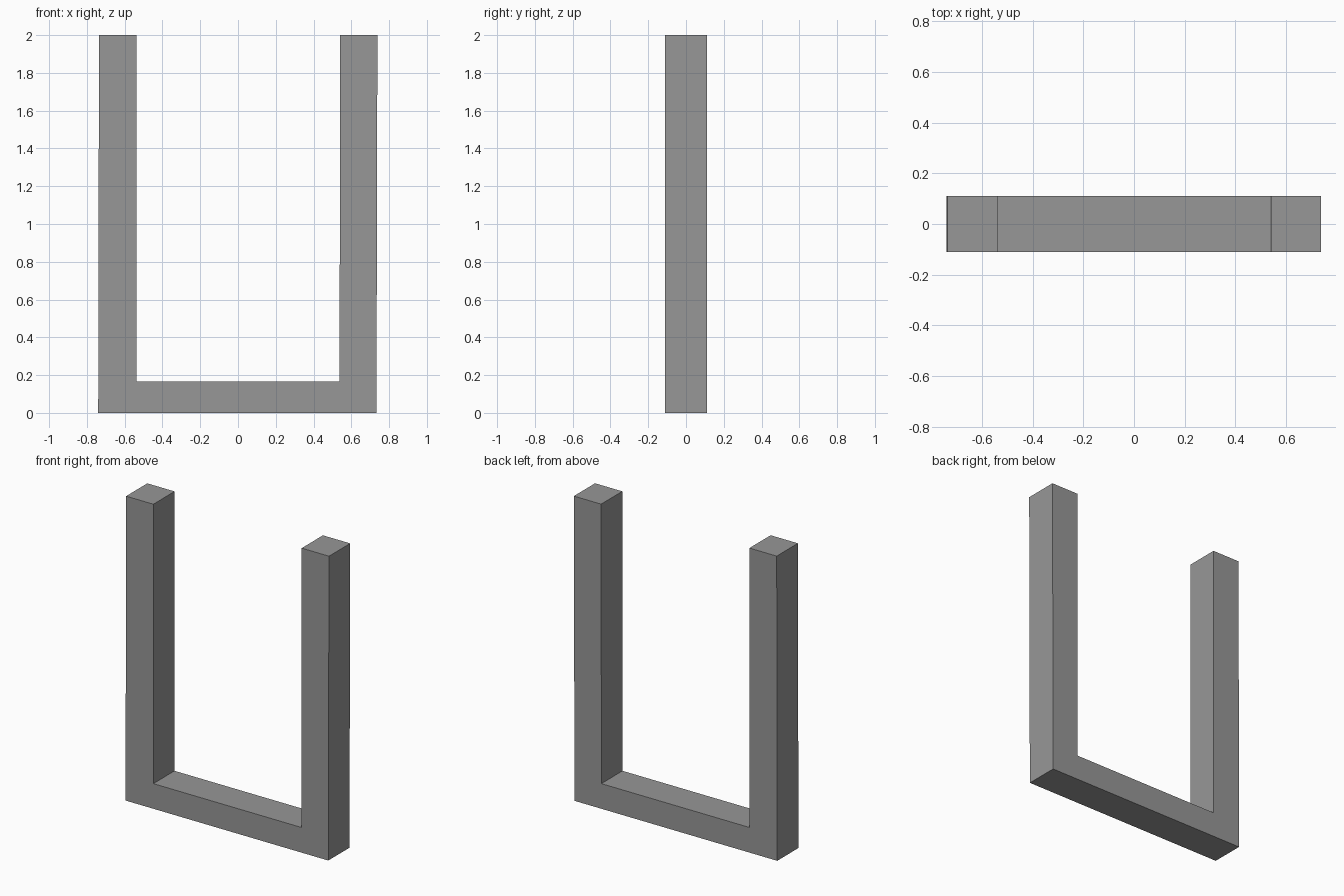
import bpy
import bmesh

cube = bpy.data.objects.get("Cube")
if cube:
    bpy.data.objects.remove(cube, do_unlink=True)

# Plain grey material
grey = bpy.data.materials.new("grey")
grey.use_nodes = True
colour = (0.31, 0.31, 0.31, 1)
grey.diffuse_color = colour
grey.node_tree.nodes["Principled BSDF"].inputs["Base Color"].default_value = colour

# Outline of the U frame in x and z, leaning very slightly to one side
DEPTH = 0.22
outline = [(-0.74, 0), (0.733, 0), (0.738, 2), (0.54, 2),
           (0.538, 0.165), (-0.538, 0.165), (-0.538, 2), (-0.736, 2)]

# Extrude the outline from front to back
bm = bmesh.new()
front = bm.faces.new([bm.verts.new((x, -DEPTH / 2, z)) for x, z in outline])
extruded = bmesh.ops.extrude_face_region(bm, geom=[front], use_keep_orig=True)
back = [v for v in extruded["geom"] if isinstance(v, bmesh.types.BMVert)]
bmesh.ops.translate(bm, verts=back, vec=(0, DEPTH, 0))
bmesh.ops.recalc_face_normals(bm, faces=bm.faces)

mesh = bpy.data.meshes.new("u_frame")
bm.to_mesh(mesh)
bm.free()
mesh.materials.append(grey)
bpy.context.collection.objects.link(bpy.data.objects.new("u_frame", mesh))
